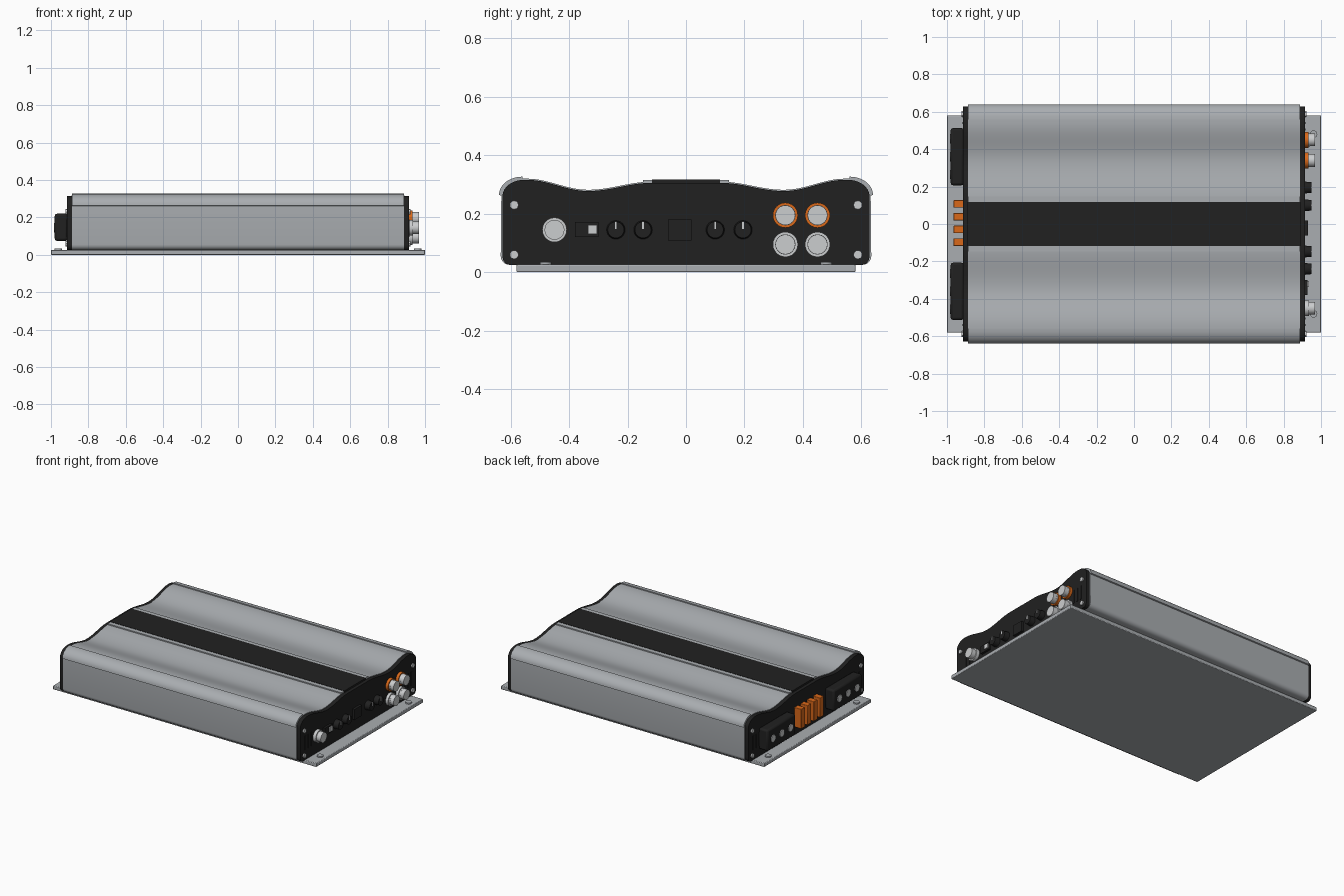
import bpy, bmesh, math
from mathutils import Matrix, Vector

cube = bpy.data.objects.get("Cube")
if cube:
    bpy.data.objects.remove(cube, do_unlink=True)


def material(name, rgb):
    m = bpy.data.materials.new(name)
    m.use_nodes = True
    m.diffuse_color = (*rgb, 1)
    m.node_tree.nodes["Principled BSDF"].inputs["Base Color"].default_value = (*rgb, 1)
    return m


METAL = material("brushed_metal", (0.40, 0.42, 0.44))
SILVER = material("bright_silver", (0.60, 0.61, 0.62))
BLACK = material("black_plastic", (0.015, 0.015, 0.015))
ORANGE = material("orange_plastic", (0.70, 0.14, 0.01))


def finish(name, bm, mat, bevel=0, smooth=True):
    bmesh.ops.recalc_face_normals(bm, faces=bm.faces)
    mesh = bpy.data.meshes.new(name)
    bm.to_mesh(mesh)
    bm.free()
    obj = bpy.data.objects.new(name, mesh)
    bpy.context.collection.objects.link(obj)
    mesh.materials.append(mat)
    if bevel:
        mod = obj.modifiers.new("bevel", "BEVEL")
        mod.width, mod.segments = bevel, 2
    if smooth:
        bpy.ops.object.select_all(action="DESELECT")
        obj.select_set(True)
        bpy.context.view_layer.objects.active = obj
        bpy.ops.object.shade_smooth_by_angle(angle=math.radians(30))
    return obj


def box(name, x, y, z, mat, bevel=0):
    """Box from (low, high) ranges."""
    bm = bmesh.new()
    bmesh.ops.create_cube(bm, size=1)
    for v in bm.verts:
        v.co = Vector([(a + b) / 2 + c * (b - a) for (a, b), c in zip((x, y, z), v.co)])
    return finish(name, bm, mat, bevel, bevel > 0)


def disc(name, x, y, z, r, mat, axis="X", r2=None, sides=24):
    """Cylinder or cone along an axis; the range is given on that axis."""
    lo, hi = x if axis == "X" else z
    bm = bmesh.new()
    bmesh.ops.create_cone(bm, cap_ends=True, segments=sides, radius1=r,
                          radius2=r if r2 is None else r2, depth=hi - lo)
    mid = (lo + hi) / 2
    if axis == "X":
        m = Matrix.Translation((mid, y, z)) @ Matrix.Rotation(math.pi / 2, 4, "Y")
    else:
        m = Matrix.Translation((x, y, mid))
    bm.transform(m)
    return finish(name, bm, mat)


def extrude_profile(name, points, x, mat):
    """Extrude a closed y,z outline along x."""
    bm = bmesh.new()
    face = bm.faces.new([bm.verts.new((x[0], y, z)) for y, z in points])
    out = bmesh.ops.extrude_face_region(bm, geom=[face])
    bmesh.ops.translate(bm, vec=(x[1] - x[0], 0, 0),
                        verts=[v for v in out["geom"] if isinstance(v, bmesh.types.BMVert)])
    return finish(name, bm, mat)


def wave(y):
    """Height of the rippled top at distance y from the middle."""
    if y < 0.335:
        t, top = (0.335 - y) / 0.22, 0.310
    else:
        t, top = (y - 0.335) / 0.21, 0.320
    return 0.282 + (top - 0.282) * (1 - math.cos(math.pi * min(t, 1))) / 2


def arc(cy, cz, ry, rz, a0, a1, n=8):
    angles = [math.radians(a0 + (a1 - a0) * i / n) for i in range(n + 1)]
    return [(cy + ry * math.cos(a), cz + rz * math.sin(a)) for a in angles]


def mirrored(half):
    return half + [(-y, z) for y, z in reversed(half)]


# Rippled housing with rolled shoulders
ripple = [(y, wave(y)) for y in [0.115 + 0.445 * i / 36 for i in range(37)]]
shoulder = arc(0.56, 0.265, 0.08, 0.062, 90, 0)
lower = [(0.632, 0.262)] + arc(0.602, 0.055, 0.032, 0.03, 0, -90, 5)
extrude_profile("housing", mirrored(ripple + shoulder + lower), (-0.887, 0.887), METAL)

# End panels, slightly smaller than the housing outline
panel_top = [(y, z - 0.004) for y, z in ripple[:-1]]
panel_side = arc(0.555, 0.26, 0.073, 0.056, 90, 0) + arc(0.602, 0.055, 0.026, 0.03, 0, -90, 5)
for side, label in ((1, "left"), (-1, "right")):
    extrude_profile(label + "_end_panel", mirrored(panel_top + panel_side),
                    sorted((side * 0.885, side * 0.913)), BLACK)
    for y in (-0.588, 0.588):
        for z in (0.06, 0.23):
            disc("panel_screw", sorted((side * 0.91, side * 0.922)), y, z, 0.015, SILVER, sides=12)
        # Vent ribs beside the screws
        for k in (0.575, 0.54, 0.505):
            yy = math.copysign(k, y)
            box("vent_rib", sorted((side * 0.91, side * 0.917)), (yy - 0.005, yy + 0.005),
                (0.095, 0.19), BLACK)

# Centre stripe and its metal rails
box("centre_stripe", (-0.89, 0.89), (-0.117, 0.117), (0.27, 0.318), BLACK)
for s in (-1, 1):
    box("stripe_rail", (-0.887, 0.887), sorted((s * 0.117, s * 0.147)), (0.27, 0.316), METAL)

# Mounting plate and its screws
box("mounting_plate", (-1, 1), (-0.58, 0.58), (0, 0.026), METAL, 0.004)
for x in (-0.96, 0.96):
    for y in (-0.48, 0.48):
        disc("plate_screw", x, y, (0.024, 0.035), 0.02, METAL, axis="Z")

# Power terminal blocks with clamp screws
for s in (-1, 1):
    mid = s * 0.36
    box("terminal_block", (-0.98, -0.91), (mid - 0.153, mid + 0.153), (0.075, 0.22), BLACK, 0.012)
    for k in (-1, 0, 1):
        disc("terminal_screw", (-0.985, -0.975), mid + k * 0.095, 0.145, 0.025, SILVER, sides=12)

# Row of blade fuses
for k in range(4):
    y = 0.107 - 0.068 * k
    box("fuse", (-0.965, -0.91), (y - 0.02, y + 0.02), (0.08, 0.215), ORANGE, 0.003)

# Signal jacks: coloured collar, knurled nut and inner sleeve
for y in (0.34, 0.45):
    for z, collar in ((0.195, ORANGE), (0.095, SILVER)):
        disc("jack_collar", (0.91, 0.932), y, z, 0.043, collar)
        disc("jack_nut", (0.93, 0.942), y, z, 0.035, SILVER, sides=16)
        disc("jack_sleeve", (0.94, 0.967), y, z, 0.034, SILVER)

# Remote control connector
disc("remote_collar", (0.91, 0.935), -0.45, 0.145, 0.042, SILVER)
disc("remote_sleeve", (0.935, 0.967), -0.45, 0.145, 0.034, SILVER)

# Slide switch and data port
box("switch_housing", (0.91, 0.928), (-0.38, -0.30), (0.12, 0.172), BLACK)
box("switch_slider", (0.92, 0.935), (-0.336, -0.305), (0.13, 0.162), SILVER)
box("data_port", (0.91, 0.93), (-0.062, 0.018), (0.108, 0.18), BLACK)

# Adjustment knobs with pointer marks
for y in (-0.24, -0.147, 0.1, 0.195):
    disc("knob", (0.91, 0.95), y, 0.145, 0.032, BLACK, r2=0.028)
    box("knob_pointer", (0.947, 0.953), (y - 0.003, y + 0.003), (0.148, 0.174), SILVER)
